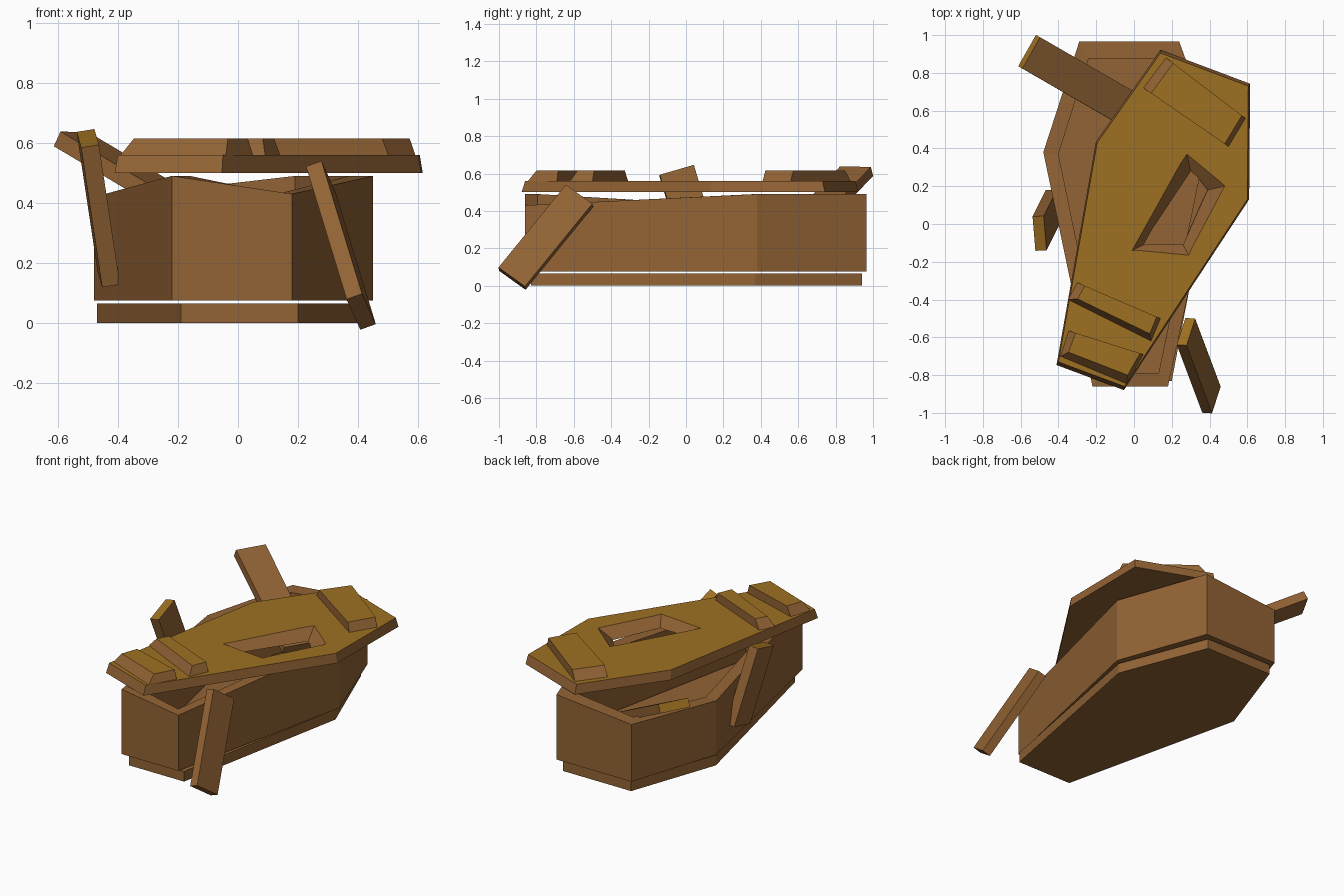
import bpy, bmesh
from mathutils import Vector

if "Cube" in bpy.data.objects:
    bpy.data.objects.remove(bpy.data.objects["Cube"])


def material(name, rgb):
    m = bpy.data.materials.new(name)
    m.use_nodes = True
    m.diffuse_color = (*rgb, 1)
    m.node_tree.nodes["Principled BSDF"].inputs["Base Color"].default_value = (*rgb, 1)
    return m


BROWN = material("brown wood", (0.29, 0.125, 0.035))
GOLD = material("golden wood", (0.34, 0.162, 0.015))


def finish(name, bm, gold_dir=None):
    """Make an object; faces pointing along gold_dir become golden."""
    bmesh.ops.recalc_face_normals(bm, faces=bm.faces)
    bm.normal_update()
    if gold_dir is not None:
        for f in bm.faces:
            f.material_index = int(f.normal.dot(gold_dir) > 0.95)
    me = bpy.data.meshes.new(name)
    bm.to_mesh(me)
    bm.free()
    me.materials.append(BROWN)
    me.materials.append(GOLD)
    ob = bpy.data.objects.new(name, me)
    bpy.context.collection.objects.link(ob)
    return ob


def bridge(bm, a, b):
    n = len(a)
    for i in range(n):
        j = (i + 1) % n
        bm.faces.new((a[i], a[j], b[j], b[i]))


def loft(low, high):
    """Closed solid between two outlines of 3D points."""
    bm = bmesh.new()
    a, b = ([bm.verts.new(p) for p in ring] for ring in (low, high))
    bridge(bm, a, b)
    bm.faces.new(a)
    bm.faces.new(b)
    return bm


def at(outline, z, scale=1.0):
    """Place a 2D outline at height z, scaled about its middle."""
    n = len(outline)
    cx, cy = sum(p[0] for p in outline) / n, sum(p[1] for p in outline) / n
    return [(cx + (x - cx) * scale, cy + (y - cy) * scale, z) for x, y in outline]


UP = Vector((0, 0, 1))

# Floor slab
floor = [(-0.19, -0.83), (0.20, -0.83), (0.43, 0.37), (0.21, 0.94), (-0.27, 0.94), (-0.47, 0.37)]
finish("floor_slab", loft(at(floor, 0), at(floor, 0.065)))

# Hollow box walls with an uneven, worn rim
outer = [(-0.22, -0.86), (0.18, -0.86), (0.45, 0.38), (0.24, 0.965), (-0.29, 0.965), (-0.48, 0.38)]
inner = [(-0.16, -0.79), (0.13, -0.79), (0.37, 0.37), (0.19, 0.875), (-0.24, 0.875), (-0.40, 0.37)]
rim = [0.49, 0.43, 0.49, 0.49, 0.44, 0.42]
bm = bmesh.new()
rings = []
for outline, top in ((outer, False), (outer, True), (inner, True), (inner, False)):
    rings.append([bm.verts.new((x, y, z if top else 0.075)) for (x, y), z in zip(outline, rim)])
for i in range(4):
    bridge(bm, rings[i], rings[(i + 1) % 4])
finish("box_walls", bm)

# Skewed lid with a splintered, tapering hole
lid_outline = [(-0.40, -0.73), (-0.05, -0.86), (0.60, 0.13), (0.605, 0.73), (0.14, 0.905), (-0.195, 0.43)]
lid = finish("lid", loft(at(lid_outline, 0.50, 1.02), at(lid_outline, 0.56)))
hole_top = [(0.28, 0.37), (0.48, 0.20), (0.29, -0.165), (-0.01, -0.14)]
hole_low = [(0.30, 0.28), (0.39, 0.18), (0.26, -0.11), (0.05, -0.11)]
# Extend the cutter past both lid faces along the same taper
over = 0.2
cut_low = [(*(Vector(l) + (Vector(l) - Vector(t)) * over), 0.488) for l, t in zip(hole_low, hole_top)]
cut_high = [(*(Vector(t) + (Vector(t) - Vector(l)) * over), 0.572) for l, t in zip(hole_low, hole_top)]
cutter = finish("hole_cutter", loft(cut_low, cut_high))
cutter.hide_render = True
mod = lid.modifiers.new("hole", 'BOOLEAN')
mod.operation = 'DIFFERENCE'
mod.solver = 'EXACT'
mod.object = cutter
bpy.context.view_layer.update()
cut_mesh = bpy.data.meshes.new_from_object(lid.evaluated_get(bpy.context.evaluated_depsgraph_get()))
lid.modifiers.clear()
lid.data = cut_mesh
bpy.data.objects.remove(cutter)
for p in lid.data.polygons:
    p.material_index = int(p.normal.z > 0.95)

# Battens nailed across the lid, with slanted ends
battens = {
    "back_batten": [(0.17, 0.88), (0.05, 0.72), (0.50, 0.41), (0.59, 0.56)],
    "middle_batten": [(-0.30, -0.31), (-0.35, -0.40), (0.09, -0.62), (0.14, -0.50)],
    "front_batten": [(-0.345, -0.565), (-0.39, -0.70), (-0.04, -0.845), (0.05, -0.69)],
}
for name, (a, b, c, d) in battens.items():
    a, b, c, d = map(Vector, (a, b, c, d))
    slant = 0.09
    top = [a.lerp(d, slant), b.lerp(c, slant), c.lerp(b, slant / 2), d.lerp(a, slant / 2)]
    if name != "back_batten":
        top[1], top[2] = top[1].lerp(top[0], 0.25), top[2].lerp(top[3], 0.25)
    finish(name, loft([(*p, 0.56) for p in (a, b, c, d)], [(*p, 0.615) for p in top]), UP)


# Loose broken planks leaning on the box
def plank(name, start, end, across, width, thick):
    start, end = Vector(start), Vector(end)
    axis = (end - start).normalized()
    u = Vector(across)
    u = (u - axis * u.dot(axis)).normalized() * width / 2
    v = axis.cross(u).normalized() * thick / 2
    ends = [[p + u + v, p - u + v, p - u - v, p + u - v] for p in (start, end)]
    finish(name, loft(*ends), -axis)


plank("back_loose_plank", (-0.555, 0.912, 0.612), (0.02, 0.58, 0.27), (0.47, 0.88, 0), 0.19, 0.055)
plank("front_loose_plank", (0.275, -0.57, 0.48), (0.41, -0.93, 0.038), (0.05, 0.16, -0.11), 0.18, 0.055)
plank("side_loose_plank", (-0.50, -0.05, 0.615), (-0.43, 0.09, 0.15), (-0.015, 0.19, 0.05), 0.19, 0.06)
